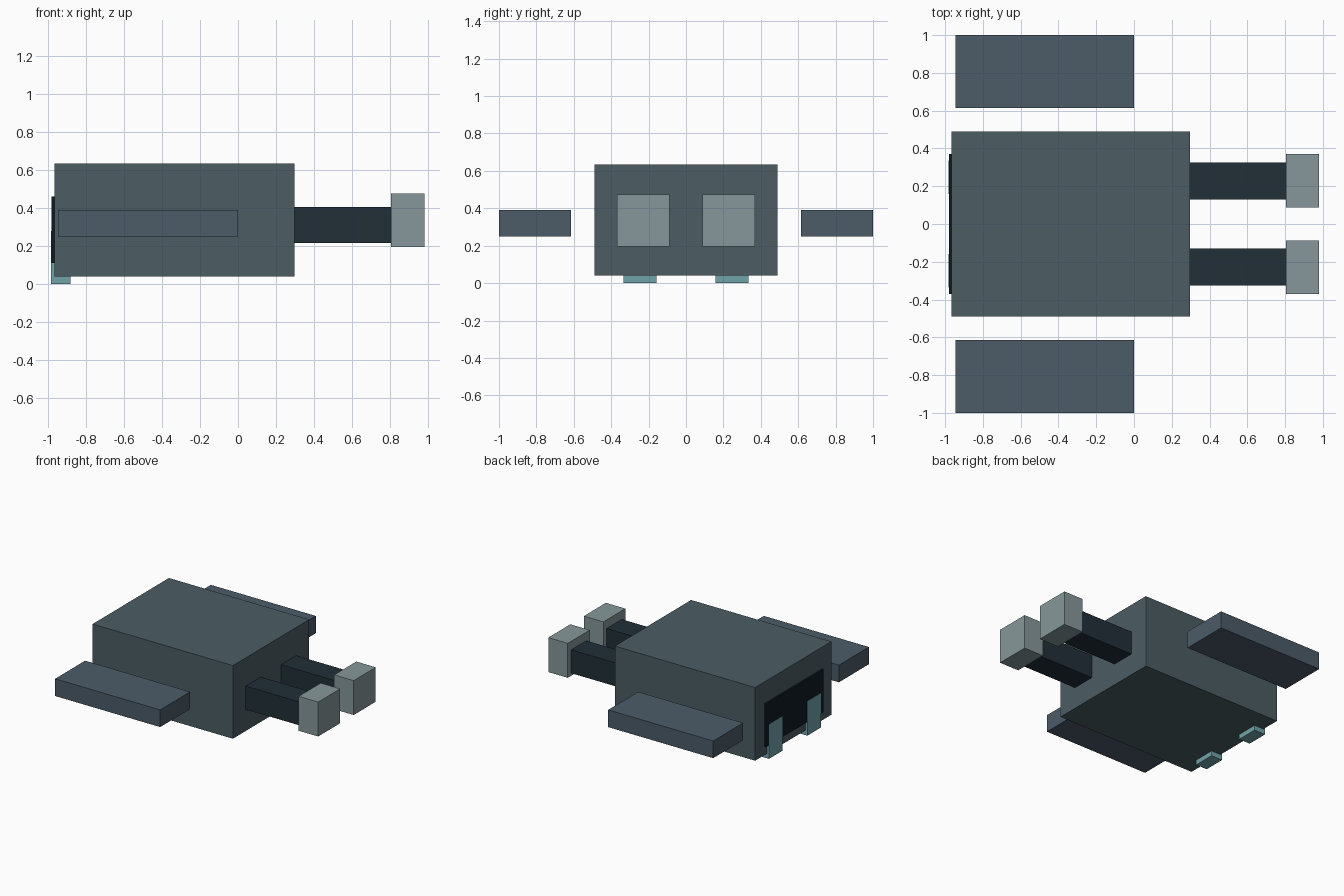
import bpy
import bmesh
from mathutils import Vector

if "Cube" in bpy.data.objects:
    bpy.data.objects.remove(bpy.data.objects["Cube"])


def material(name, rgb):
    """Flat material from 0-255 display colour."""
    m = bpy.data.materials.new(name)
    m.diffuse_color = [(c / 255) ** 2.2 for c in rgb] + [1]
    m.use_nodes = True
    m.node_tree.nodes["Principled BSDF"].inputs["Base Color"].default_value = m.diffuse_color
    return m


def box(name, x, y, z, mat):
    """Box from (min, max) ranges on each axis."""
    lo, hi = Vector((x[0], y[0], z[0])), Vector((x[1], y[1], z[1]))
    size, centre = hi - lo, (lo + hi) / 2
    bm = bmesh.new()
    bmesh.ops.create_cube(bm, size=1)
    bmesh.ops.scale(bm, vec=size, verts=bm.verts)
    mesh = bpy.data.meshes.new(name)
    bm.to_mesh(mesh)
    bm.free()
    mesh.materials.append(mat)
    ob = bpy.data.objects.new(name, mesh)
    ob.location = centre
    bpy.context.collection.objects.link(ob)
    return ob


def pair(name, x, y, z, mat):
    """The same box on both sides of the y = 0 plane."""
    box(name + "_left", x, y, z, mat)
    box(name + "_right", x, (-y[1], -y[0]), z, mat)


hull = material("hull_grey", (77, 93, 100))
slab = material("slab_blue_grey", (77, 92, 104))
dark = material("dark_barrel", (38, 50, 58))
pale = material("pale_muzzle", (133, 150, 153))
black = material("rear_black", (24, 32, 40))
teal = material("teal", (112, 162, 168))

# Main body and rear panel
box("body", (-0.965, 0.297), (-0.49, 0.49), (0.04, 0.635), hull)
box("rear_panel", (-0.98, -0.93), (-0.37, 0.37), (0.11, 0.46), black)

# Floating side slabs
pair("side_slab", (-0.945, 0.0), (0.615, 1.0), (0.25, 0.39), slab)

# Front barrels with block muzzles
pair("barrel", (0.25, 0.81), (0.13, 0.325), (0.215, 0.405), dark)
pair("muzzle", (0.805, 0.98), (0.087, 0.37), (0.195, 0.475), pale)

# Teal rear feet rising over the panel
pair("rear_foot", (-0.981, -0.88), (0.158, 0.335), (0.0, 0.28), teal)
